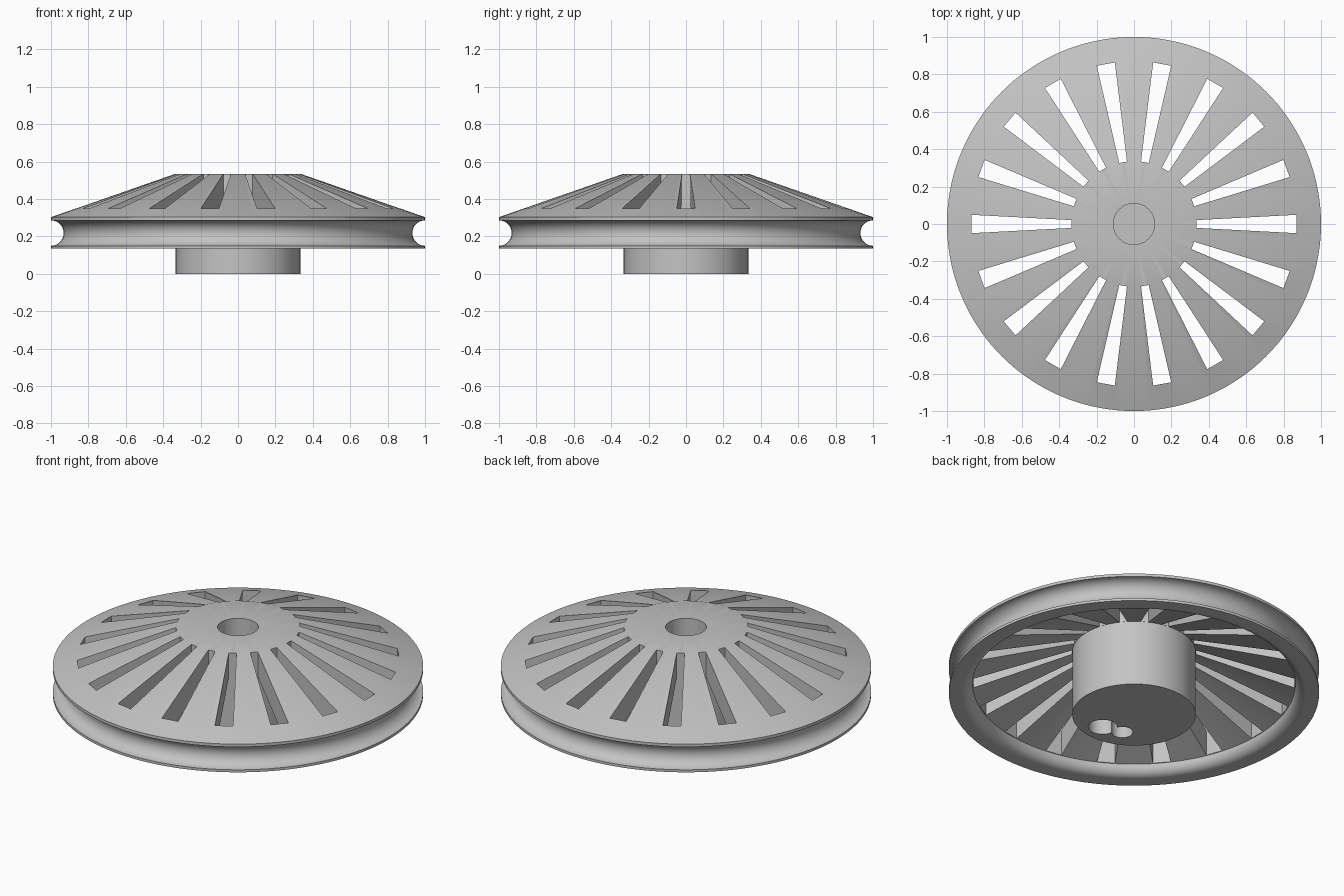
import bpy, bmesh, math
from mathutils import Matrix, Vector

if "Cube" in bpy.data.objects:
    bpy.data.objects.remove(bpy.data.objects["Cube"], do_unlink=True)

grey = bpy.data.materials.new("plain grey")
grey.use_nodes = True
COLOUR = (0.55, 0.55, 0.55, 1)
grey.diffuse_color = COLOUR
grey.node_tree.nodes["Principled BSDF"].inputs["Base Color"].default_value = COLOUR


def new_object(name, bm):
    bmesh.ops.recalc_face_normals(bm, faces=bm.faces)
    mesh = bpy.data.meshes.new(name)
    bm.to_mesh(mesh)
    bm.free()
    mesh.materials.append(grey)
    obj = bpy.data.objects.new(name, mesh)
    bpy.context.collection.objects.link(obj)
    return obj


def arc(cx, cz, radius, start, end, steps):
    angles = [math.radians(start + (end - start) * i / steps) for i in range(steps + 1)]
    return [(cx + radius * math.cos(a), cz + radius * math.sin(a)) for a in angles]


def lathe(name, profile, steps=144):
    bm = bmesh.new()
    verts = [bm.verts.new((r, 0, z)) for r, z in profile]
    edges = [bm.edges.new(pair) for pair in zip(verts, verts[1:])]
    bmesh.ops.spin(bm, geom=verts + edges, cent=(0, 0, 0), axis=(0, 0, 1),
                   angle=math.tau, steps=steps)
    bmesh.ops.remove_doubles(bm, verts=bm.verts, dist=1e-4)
    return new_object(name, bm)


def prism(bm, outline, bottom, top):
    face = bm.faces.new([bm.verts.new((x, y, bottom)) for x, y in outline])
    out = bmesh.ops.extrude_face_region(bm, geom=[face])["geom"]
    moved = [v for v in out if isinstance(v, bmesh.types.BMVert)]
    bmesh.ops.translate(bm, verts=moved, vec=(0, 0, top - bottom))


def cut(target, cutter):
    mod = target.modifiers.new(cutter.name, "BOOLEAN")
    mod.operation = "DIFFERENCE"
    mod.solver = "EXACT"
    mod.object = cutter
    cutter.hide_render = True
    bpy.context.view_layer.objects.active = target
    bpy.ops.object.modifier_apply(modifier=mod.name)
    bpy.data.objects.remove(cutter, do_unlink=True)


# Grooved wheel, thick conical web and hub turned as one piece
profile = [(0, 0), (0.333, 0), (0.333, 0.39)]
profile += arc(0.932, 0.195, 0.06, 180, 270, 10)
profile += [(1, 0.135)]
profile += arc(1, 0.218, 0.068, 270, 90, 20)
profile += [(1, 0.303), (0.335, 0.535), (0.11, 0.535), (0.11, 0.30), (0, 0.30)]
wheel = lathe("pulley_wheel", profile)

# Tapered slots between the spokes
SLOTS = 18
bm = bmesh.new()
for i in range(SLOTS):
    turn = Matrix.Rotation(math.tau * i / SLOTS, 2)
    corners = [(0.335, -0.021), (0.868, -0.049), (0.868, 0.049), (0.335, 0.021)]
    prism(bm, [turn @ Vector(c) for c in corners], 0.1, 0.7)
cut(wheel, new_object("slot_cutter", bm))

# Off-centre two-lobed socket under the hub
for x, y, radius in ((0.045, -0.21, 0.078), (-0.073, -0.186, 0.058)):
    bm = bmesh.new()
    prism(bm, arc(x, y, radius, 0, 360, 32)[:-1], -0.1, 0.25)
    cut(wheel, new_object("socket_cutter", bm))

bpy.ops.object.select_all(action="DESELECT")
wheel.select_set(True)
bpy.context.view_layer.objects.active = wheel
bpy.ops.object.shade_smooth_by_angle(angle=math.radians(30))
